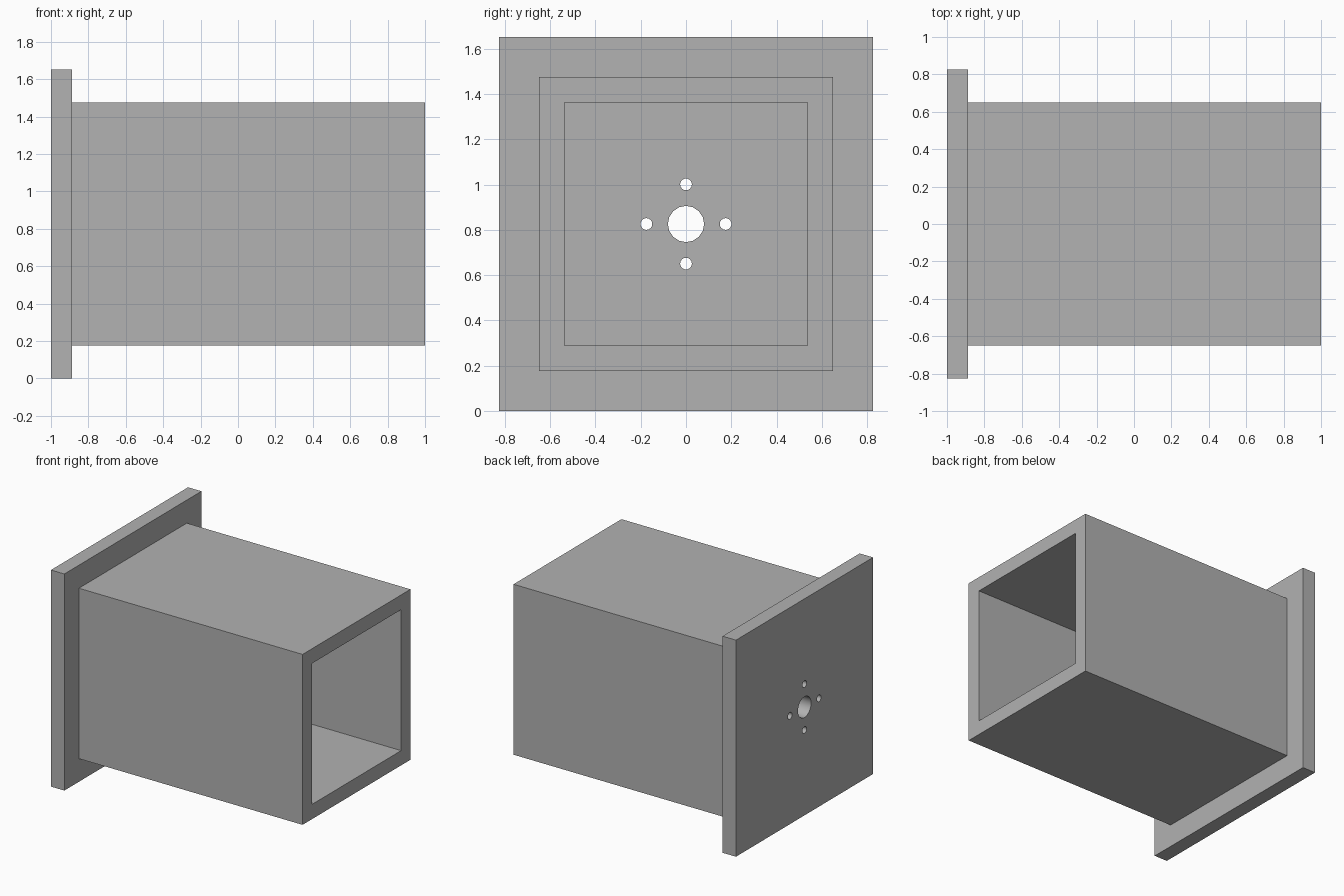
import bpy
import math

default = bpy.data.objects.get("Cube")
if default:
    bpy.data.objects.remove(default, do_unlink=True)

# Overall dimensions
HALF_PLATE = 0.826
HALF_TUBE = 0.65
HALF_BORE = 0.5375
BACK, JOINT, FRONT = -1.0, -0.887, 1.0
CENTRE = HALF_PLATE

grey = bpy.data.materials.new("plain grey")
grey.use_nodes = True
colour = (0.445, 0.445, 0.445, 1)
grey.diffuse_color = colour
grey.node_tree.nodes["Principled BSDF"].inputs["Base Color"].default_value = colour


def block(name, x0, x1, half):
    """Square block running along x."""
    bpy.ops.mesh.primitive_cube_add(size=1, location=((x0 + x1) / 2, 0, CENTRE))
    ob = bpy.context.object
    ob.name = name
    ob.scale = (x1 - x0, 2 * half, 2 * half)
    bpy.ops.object.transform_apply(location=False, rotation=False, scale=True)
    ob.data.materials.append(grey)
    return ob


def drill(name, y, z, radius, sides):
    """Round cutter along x through the plate."""
    bpy.ops.mesh.primitive_cylinder_add(
        vertices=sides, radius=radius, depth=0.4,
        location=((BACK + JOINT) / 2, y, z), rotation=(0, math.pi / 2, 0))
    ob = bpy.context.object
    ob.name = name
    ob.data.materials.append(grey)
    return ob


def cut(target, cutter):
    """Subtract the cutter and discard it."""
    cutter.hide_render = True
    mod = target.modifiers.new("cut", 'BOOLEAN')
    mod.operation = 'DIFFERENCE'
    mod.solver = 'EXACT'
    mod.object = cutter
    bpy.ops.object.select_all(action='DESELECT')
    target.select_set(True)
    bpy.context.view_layer.objects.active = target
    bpy.ops.object.modifier_apply(modifier=mod.name)
    bpy.data.objects.remove(cutter, do_unlink=True)


# Square tube, open at its free end
tube = block("square_tube", JOINT, FRONT, HALF_TUBE)
cut(tube, block("bore_cutter", JOINT - 0.1, FRONT + 0.1, HALF_BORE))

# End plate with a central hole and four bolt holes around it
plate = block("end_plate", BACK, JOINT, HALF_PLATE)
cut(plate, drill("centre_cutter", 0, CENTRE, 0.08, 16))
for i in range(4):
    a = i * math.pi / 2
    cut(plate, drill("bolt_cutter", 0.175 * math.cos(a),
                     CENTRE + 0.175 * math.sin(a), 0.026, 16))

# Smooth hole walls, sharp plate edges
bpy.ops.object.shade_smooth_by_angle(angle=math.radians(35))
